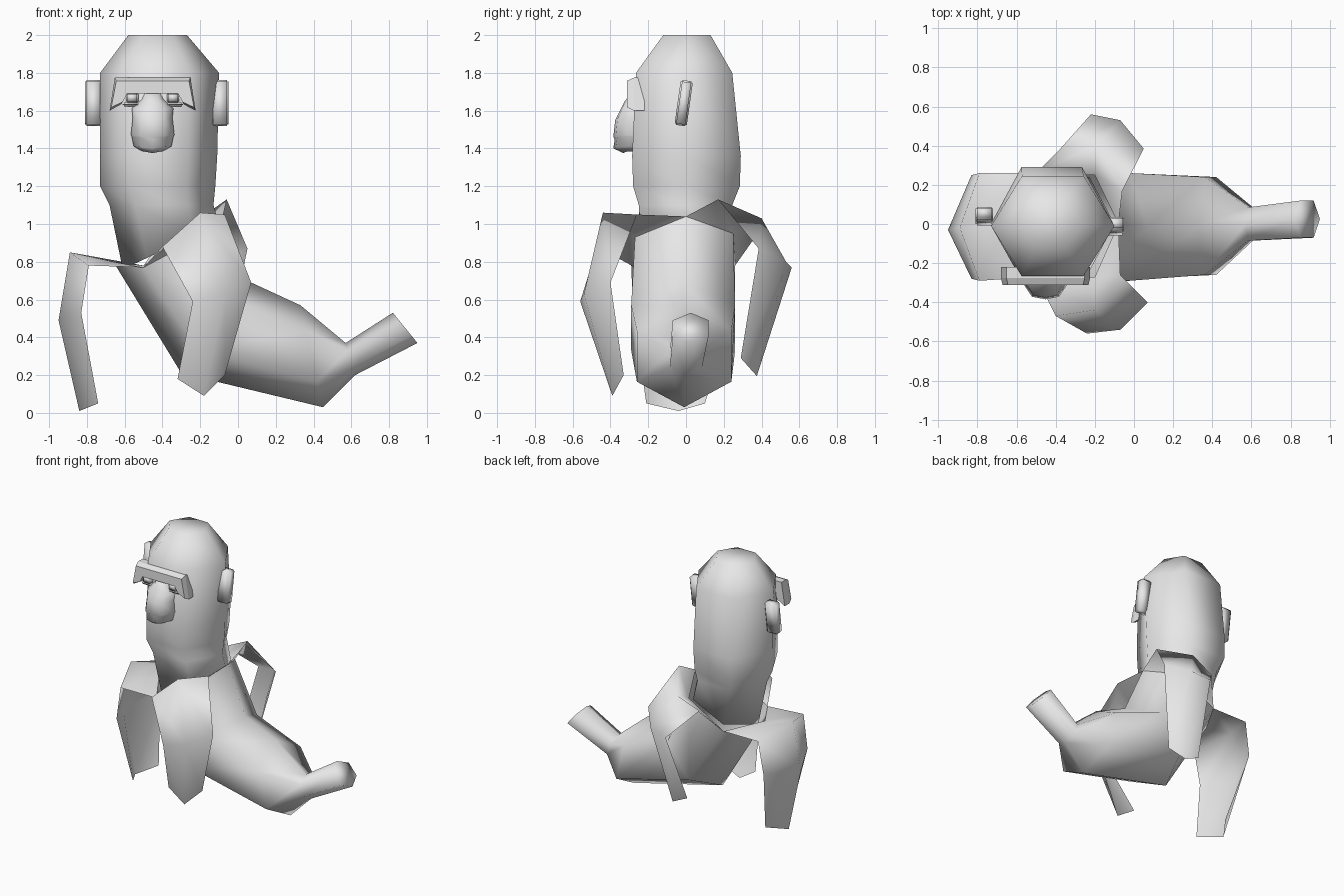
import bpy, bmesh
from math import cos, sin, pi, radians
from mathutils import Vector, Matrix

cube = bpy.data.objects.get("Cube")
if cube:
    bpy.data.objects.remove(cube)

GREY = bpy.data.materials.new("plain grey")
GREY.use_nodes = True
GREY.diffuse_color = (0.8, 0.8, 0.8, 1)
GREY.node_tree.nodes["Principled BSDF"].inputs["Base Color"].default_value = (0.8, 0.8, 0.8, 1)


def finish(name, bm, smooth=True, closed=True):
    if closed:
        bmesh.ops.recalc_face_normals(bm, faces=bm.faces)
    mesh = bpy.data.meshes.new(name)
    bm.to_mesh(mesh)
    bm.free()
    for p in mesh.polygons:
        p.use_smooth = smooth
    mesh.materials.append(GREY)
    obj = bpy.data.objects.new(name, mesh)
    bpy.context.collection.objects.link(obj)
    return obj


def loft(bm, rows, loop=True, caps=(True, True)):
    """Bridge rows of points with quads, optionally closing the ends."""
    rows = [[bm.verts.new(p) for p in row] for row in rows]
    n = len(rows[0])
    for a, b in zip(rows, rows[1:]):
        for i in range(n if loop else n - 1):
            j = (i + 1) % n
            bm.faces.new((a[i], a[j], b[j], b[i]))
    if caps[0]:
        bm.faces.new(rows[0])
    if caps[1]:
        bm.faces.new(rows[-1])


def hexagon(x0, z0, x1, z1, y0, y1):
    """Six sided ring from its outer-curve point to its inner-curve point."""
    mid = Vector(((x0 + x1) / 2, (y0 + y1) / 2, (z0 + z1) / 2))
    u = Vector((x1 - x0, 0, z1 - z0)) / 2
    v = Vector((0, (y1 - y0) / 2 / sin(pi / 3), 0))
    return [mid + u * cos(i * pi / 3) + v * sin(i * pi / 3) for i in range(6)]


# Head and neck
bm = bmesh.new()
loft(bm, [hexagon(*r) for r in (
    (-0.58, 2.0, -0.27, 2.0, -0.12, 0.13),
    (-0.73, 1.8, -0.10, 1.8, -0.265, 0.245),
    (-0.73, 1.36, -0.11, 1.36, -0.285, 0.29),
    (-0.73, 1.2, -0.12, 1.2, -0.28, 0.285),
    (-0.68, 1.1, -0.13, 1.1, -0.25, 0.245),
    (-0.61, 0.76, -0.1, 1.0, -0.24, 0.24))])
finish("head", bm)

# Curved lower body; the rim ring is shared by the peel roots
RIM = [Vector(p) for p in (
    (-0.08, 0, 1.04), (-0.2, 0.25, 0.95), (-0.5, 0.26, 0.78),
    (-0.66, -0.01, 0.8), (-0.5, -0.27, 0.77), (-0.2, -0.27, 0.93))]
bm = bmesh.new()
loft(bm, [RIM] + [hexagon(*r) for r in (
    (-0.3, 0.21, 0.07, 0.69, -0.29, 0.26),
    (0.45, 0.03, 0.33, 0.57, -0.26, 0.24),
    (0.62, 0.2, 0.57, 0.37, -0.085, 0.085),
    (0.95, 0.37, 0.82, 0.53, -0.07, 0.12))], caps=(False, True))
finish("body", bm)

# Peel flaps: each row is edge, ridge, edge, from shoulder to tip
PEELS = {
    "side_peel": ((2, 3, 4), (
        ((-0.79, 0.26, 0.78), (-0.89, -0.02, 0.85), (-0.79, -0.29, 0.78)),
        ((-0.83, 0.25, 0.53), (-0.95, -0.03, 0.49), (-0.83, -0.28, 0.53)),
        ((-0.74, 0.1, 0.05), (-0.84, -0.04, 0.01), (-0.74, -0.21, 0.05)))),
    "front_peel": ((4, 5, 0), (
        ((-0.4, -0.47, 0.88), (-0.2, -0.44, 1.06), (-0.07, -0.26, 1.05)),
        ((-0.24, -0.56, 0.59), (-0.07, -0.54, 0.63), (0.07, -0.4, 0.69)),
        ((-0.32, -0.38, 0.18), (-0.18, -0.39, 0.09), (-0.07, -0.33, 0.2)))),
    "back_peel": ((2, 1, 0), (
        ((-0.38, 0.38, 0.95), (-0.2, 0.4, 1.03), (-0.06, 0.17, 1.13)),
        ((-0.22, 0.56, 0.77), (-0.07, 0.53, 0.8), (0.05, 0.385, 0.87)),
        ((-0.27, 0.37, 0.25), (-0.15, 0.375, 0.195), (-0.07, 0.29, 0.29)))),
}
for name, (root, rows) in PEELS.items():
    bm = bmesh.new()
    loft(bm, [[RIM[i] for i in root], *rows], loop=False, caps=(False, False))
    bm.normal_update()
    if name != "back_peel":
        bmesh.ops.reverse_faces(bm, faces=bm.faces)
    finish(name, bm, closed=False)


def box(name, size, centre, tilt=0, bevel=0.008):
    bm = bmesh.new()
    bmesh.ops.create_cube(bm, size=1)
    bmesh.ops.scale(bm, vec=size, verts=bm.verts)
    bmesh.ops.bevel(bm, geom=bm.edges[:], offset=bevel, segments=2, affect='EDGES')
    bmesh.ops.transform(bm, matrix=Matrix.Translation(centre) @ Matrix.Rotation(tilt, 4, 'X'),
                        verts=bm.verts)
    return finish(name, bm)


# Ears
box("left_ear", (0.09, 0.065, 0.24), (-0.095, -0.012, 1.64), radians(-8))
box("right_ear", (0.09, 0.065, 0.24), (-0.765, 0.04, 1.64), radians(-8))

# Brow: arched bar with drooping ends
FACE_X = -0.452
half = [(0.2, 1.775), (0.228, 1.6), (0.165, 1.635), (0.14, 1.69)]
outline = half + [(-x, z) for x, z in reversed(half)]
bm = bmesh.new()
loft(bm, [[(FACE_X + x, y, z) for x, z in outline] for y in (-0.22, -0.275)],
     caps=(True, False))
loft(bm, [[(FACE_X + x, -0.275, z) for x, z in outline],
          [(FACE_X + x * 0.96, -0.312, 1.69 + (z - 1.69) * 0.8) for x, z in outline]],
     caps=(False, True))
bmesh.ops.remove_doubles(bm, verts=bm.verts, dist=0.0005)
finish("brow", bm, smooth=False)

# Eyes with lower lids
for side, s in (("left", 1), ("right", -1)):
    box(side + "_eye", (0.065, 0.06, 0.055), (FACE_X + s * 0.108, -0.275, 1.668))
    box(side + "_lower_lid", (0.09, 0.05, 0.02), (FACE_X + s * 0.115, -0.27, 1.632))

# Muzzle: height, half width, front depth
bm = bmesh.new()
rows = []
for z, w, y in ((1.69, 0.045, -0.29), (1.65, 0.055, -0.325), (1.6, 0.11, -0.35),
                (1.55, 0.105, -0.375), (1.46, 0.115, -0.385), (1.45, 0.11, -0.377),
                (1.4, 0.1, -0.385), (1.375, 0.06, -0.33)):
    rows.append([(FACE_X + w * k, -0.22 + (y + 0.22) * d, z + abs(k) * 0.012)
                 for k, d in ((-1, 0), (-1, 0.5), (-0.6, 0.92), (0, 1),
                              (0.6, 0.92), (1, 0.5), (1, 0))])
loft(bm, rows)
finish("muzzle", bm)
